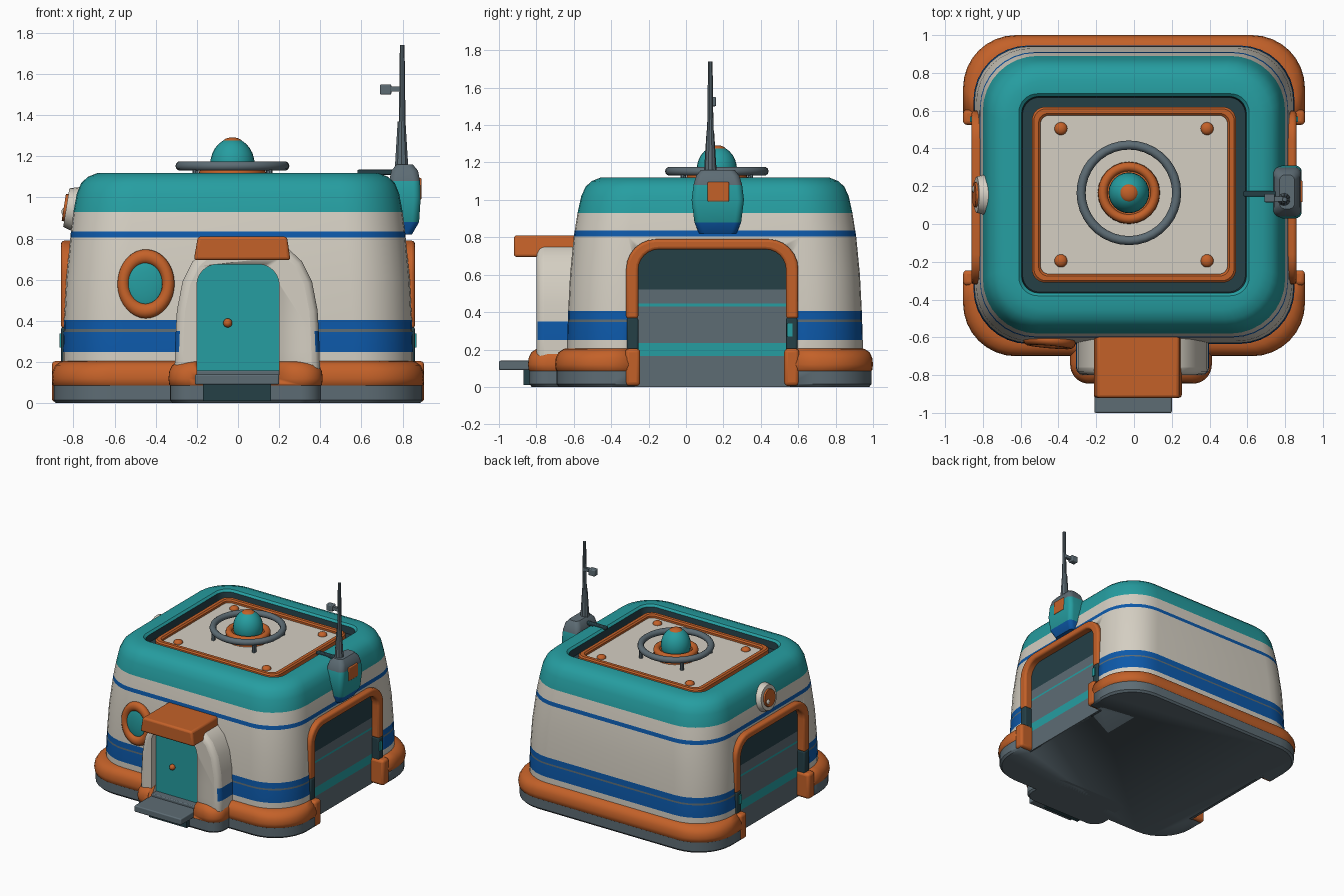
import bpy, bmesh, math
from mathutils import Matrix, Vector

default_cube = bpy.data.objects.get("Cube")
if default_cube:
    bpy.data.objects.remove(default_cube, do_unlink=True)


def material(name, color):
    mat = bpy.data.materials.new(name)
    mat.use_nodes = True
    mat.diffuse_color = (*color, 1)
    mat.node_tree.nodes["Principled BSDF"].inputs["Base Color"].default_value = (*color, 1)
    return mat


CREAM = material("cream", (.66, .62, .54))
TEAL = material("teal", (.019, .34, .355))
ORANGE = material("orange", (.55, .12, .022))
BLUE = material("blue", (.004, .1, .4))
GREY = material("grey", (.11, .15, .175))
DARK = material("dark grey", (.018, .05, .062))


def finish(name, bm, mats, bevel=0, angle=35):
    bmesh.ops.recalc_face_normals(bm, faces=bm.faces)
    mesh = bpy.data.meshes.new(name)
    bm.to_mesh(mesh)
    bm.free()
    for mat in mats:
        mesh.materials.append(mat)
    ob = bpy.data.objects.new(name, mesh)
    bpy.context.collection.objects.link(ob)
    if bevel:
        mod = ob.modifiers.new("bevel", "BEVEL")
        mod.width, mod.segments, mod.limit_method = bevel, 3, "ANGLE"
    bpy.ops.object.select_all(action="DESELECT")
    bpy.context.view_layer.objects.active = ob
    ob.select_set(True)
    bpy.ops.object.shade_smooth_by_angle(angle=math.radians(angle))
    return ob


def rounded_rect(cx, cy, hx, hy, r, n=8):
    pts = []
    for k, (sx, sy) in enumerate([(1, 1), (-1, 1), (-1, -1), (1, -1)]):
        for i in range(n + 1):
            a = math.pi / 2 * (k + i / n)
            pts.append((cx + sx * (hx - r) + r * math.cos(a), cy + sy * (hy - r) + r * math.sin(a)))
    return pts


def loft(name, cx, cy, levels, mats, angle=35):
    """Levels are (z, half x, half y, corner radius, material of the band above)."""
    bm = bmesh.new()
    rings = [[bm.verts.new((x, y, z)) for x, y in rounded_rect(cx, cy, hx, hy, r)]
             for z, hx, hy, r, m in levels]
    for low, high, level in zip(rings, rings[1:], levels):
        for i in range(len(low)):
            j = (i + 1) % len(low)
            bm.faces.new((low[i], low[j], high[j], high[i])).material_index = mats.index(level[4])
    bm.faces.new(rings[0][::-1])
    bm.faces.new(rings[-1]).material_index = mats.index(levels[-1][4])
    return finish(name, bm, mats, angle=angle)


def prism(name, outline, axis, start, end, mats, bevel=0):
    bm = bmesh.new()
    place = (lambda u, v, d: (d, u, v)) if axis == "x" else (lambda u, v, d: (u, d, v))
    a, b = ([bm.verts.new(place(u, v, d)) for u, v in outline] for d in (start, end))
    bm.faces.new(a)
    bm.faces.new(b[::-1])
    for i in range(len(a)):
        j = (i + 1) % len(a)
        bm.faces.new((a[i], b[i], b[j], a[j]))
    return finish(name, bm, mats, bevel)


def box(name, lo, hi, mat, bevel=0):
    outline = [(lo[0], lo[2]), (hi[0], lo[2]), (hi[0], hi[2]), (lo[0], hi[2])]
    return prism(name, outline, "y", lo[1], hi[1], [mat], bevel)


def arch(lo, hi, bottom, top, r, n=6):
    """Open outline of a round-cornered arch, from lower right to lower left."""
    pts = [(hi, bottom)]
    for k, c in enumerate((hi - r, lo + r)):
        for i in range(n + 1):
            a = math.pi / 2 * (k + i / n)
            pts.append((c + r * math.cos(a), top - r + r * math.sin(a)))
    return pts + [(lo, bottom)]


def cone(name, loc, r1, r2, depth, mat, axis=(0, 0, 1), sides=24):
    bm = bmesh.new()
    turn = Vector((0, 0, 1)).rotation_difference(Vector(axis)).to_matrix().to_4x4()
    bmesh.ops.create_cone(bm, cap_ends=True, segments=sides, radius1=r1, radius2=r2,
                          depth=depth, matrix=Matrix.Translation(loc) @ turn)
    return finish(name, bm, [mat])


def ball(name, loc, size, mat):
    bm = bmesh.new()
    bmesh.ops.create_uvsphere(bm, u_segments=24, v_segments=14, radius=1,
                              matrix=Matrix.Translation(loc) @ Matrix.Diagonal((*size, 1)))
    return finish(name, bm, [mat])


def torus(name, loc, major, minor, mat, rot=(0, 0, 0), scale=(1, 1, 1)):
    bpy.ops.mesh.primitive_torus_add(location=loc, rotation=rot, major_radius=major, minor_radius=minor,
                                     major_segments=36, minor_segments=10)
    ob = bpy.context.object
    ob.name, ob.scale = name, scale
    ob.data.materials.append(mat)
    bpy.ops.object.shade_smooth_by_angle(angle=math.radians(60))


def cut(obs, cutter):
    for ob in obs:
        mod = ob.modifiers.new("opening", "BOOLEAN")
        mod.operation, mod.solver, mod.object = "DIFFERENCE", "EXACT", cutter
        bpy.context.view_layer.objects.active = ob
        bpy.ops.object.modifier_apply(modifier=mod.name)


def remove(ob):
    bpy.data.objects.remove(ob, do_unlink=True)


# Striped main shell with a sunken roof well
CY = .155
shell = loft("main_shell", 0, CY, [
    (.06, .85, .79, .29, CREAM), (.25, .85, .79, .29, BLUE), (.347, .847, .787, .29, GREY),
    (.36, .846, .786, .29, BLUE), (.405, .845, .785, .29, CREAM), (.6, .835, .775, .29, CREAM),
    (.805, .815, .755, .29, BLUE), (.835, .812, .75, .29, CREAM), (.93, .8, .735, .29, TEAL),
    (1.02, .783, .715, .28, TEAL), (1.07, .762, .692, .27, TEAL), (1.1, .73, .66, .25, TEAL),
    (1.12, .68, .61, .22, TEAL), (1.12, .61, .535, .1, TEAL), (1.105, .595, .52, .09, DARK),
    (1.05, .59, .515, .09, DARK)], [CREAM, TEAL, BLUE, GREY, DARK])


# Plinths and bulging bumpers for the shell and the porch
def plinth(name, cx, cy, hx, hy, r):
    base = loft(name + "_plinth", cx, cy, [(0, hx - .02, hy - .02, r, GREY), (.015, hx - .008, hy - .008, r, GREY),
                                           (.1, hx - .008, hy - .008, r, GREY)], [GREY])
    bulge = [(.075, .02), (.09, .004), (.12, 0), (.155, .004), (.185, .018), (.203, .045), (.207, .07)]
    bumper = loft(name + "_bumper", cx, cy, [(z, hx - d, hy - d, r, ORANGE) for z, d in bulge], [ORANGE], 50)
    return [base, bumper]


main_plinth = plinth("main", 0, .15, .905, .85, .28)
porch_plinth = plinth("porch", .037, -.63, .375, .215, .1)

# Side gateways: cut opening, panelled door, frame, jambs and feet
Y0, Y1 = -.255, .535
for side, label in ((1, "left"), (-1, "right")):
    cutter = prism("gate_cutter", arch(Y0 - .02, Y1 + .02, -.1, .75, .12), "x", side * .79, side * 1.2, [DARK])
    cut([shell] + main_plinth, cutter)
    remove(cutter)
    prism(label + "_gate_upper", arch(Y0 - .02, Y1 + .02, .52, .75, .12), "x", side * .78, side * .8, [DARK])
    for part, z0, z1, mat in (("foot", 0, .165, GREY), ("band", .165, .235, TEAL), ("panel", .235, .43, GREY),
                              ("line", .43, .445, TEAL), ("top", .445, .52, GREY)):
        a, b = sorted((side * .78, side * .8))
        box(f"{label}_gate_{part}", (a, Y0 - .02, z0), (b, Y1 + .02, z1), mat)
    rim = arch(Y0 - .065, Y1 + .065, .365, .79, .16) + arch(Y0, Y1, .365, .735, .11)[::-1]
    prism(label + "_gate_frame", rim, "x", side * .77, side * .86, [ORANGE], .015)
    for end, ya, yb in (("front", Y0 - .06, Y0), ("back", Y1, Y1 + .06)):
        a, b = sorted((side * .77, side * .86))
        box(f"{label}_{end}_jamb", (a, ya, .18), (b, yb, .37), DARK, .01)
        a, b = sorted((side * .77, side * .905))
        box(f"{label}_{end}_gate_foot", (a, ya - .01, .005), (b, yb + .01, .205), ORANGE, .02)
    a, b = sorted((side * .82, side * .868))
    box(label + "_gate_switch", (a, Y1 + .005, .27), (b, Y1 + .035, .34), TEAL)

# Porch with stripes on its flanks
PX = .045
half = [(.355, .08), (.35, .3), (.342, .45), (.315, .59), (.265, .69), (.2, .75), (.12, .775)]
outline = [(PX + u, v) for u, v in half] + [(PX - u, v) for u, v in half[::-1]]
porch = prism("porch", outline, "y", -.8, -.45, [CREAM, BLUE], .04)
bpy.context.view_layer.objects.active = porch
bpy.ops.object.modifier_apply(modifier="bevel")
door_cutter = prism("door_cutter", arch(-.2, .2, .1, .675, .1), "y", -1.2, -.735, [CREAM])
cut([porch, porch_plinth[1]], door_cutter)
remove(door_cutter)
bm = bmesh.new()
bm.from_mesh(porch.data)
for z in (.25, .35):
    bmesh.ops.bisect_plane(bm, geom=bm.verts[:] + bm.edges[:] + bm.faces[:], plane_co=(0, 0, z), plane_no=(0, 0, 1))
for f in bm.faces:
    c = f.calc_center_median()
    if .25 < c.z < .35 and abs(f.normal.x) > .7 and abs(c.x - PX) > .3:
        f.material_index = 1
bm.to_mesh(porch.data)
bm.free()

# Front door, canopy and step
prism("front_door", arch(-.205, .205, .1, .68, .1), "y", -.742, -.72, [TEAL])
ball("door_knob", (-.05, -.75, .39), (.022, .022, .022), ORANGE)
canopy = [(-.215, .695), (.255, .695), (.238, .81), (-.195, .81)]
prism("canopy", canopy, "y", -.92, -.58, [ORANGE], .015)
box("step", (-.21, -1, .09), (.2, -.72, .14), GREY, .008)
box("threshold", (-.2, -.8, .12), (.2, -.73, .16), GREY, .006)
box("step_support", (-.17, -.87, .01), (.16, -.8, .1), DARK)

# Oval front window
torus("window_frame", (-.448, -.622, .58), .11, .03, ORANGE, (math.radians(87), 0, math.radians(-5)), (1, 1.2, 1))
ball("window_glass", (-.448, -.615, .58), (.1, .025, .125), TEAL)

# Roof panel, its frame, bolts and beacon
loft("roof_panel", 0, CY, [(1.04, .51, .435, .05, CREAM), (1.075, .5, .425, .05, CREAM)], [CREAM])
loft("roof_frame", 0, CY, [(1.04, .54, .465, .07, ORANGE), (1.09, .54, .465, .07, ORANGE),
                           (1.1, .53, .455, .065, ORANGE), (1.1, .505, .43, .05, ORANGE),
                           (1.09, .495, .42, .045, ORANGE), (1.06, .495, .42, .045, ORANGE)], [ORANGE])
for x in (-.387, .387):
    for y in (-.195, .505):
        ball("roof_bolt", (x, y, 1.075), (.034, .034, .025), ORANGE)
BX, BY = -.027, .165
torus("beacon_ring", (BX, BY, 1.153), .253, .024, GREY)
for k in range(4):
    a = math.pi / 4 + k * math.pi / 2
    cone("ring_post", (BX + .253 * math.cos(a), BY + .253 * math.sin(a), 1.105), .015, .015, .08, GREY, sides=8)
cone("beacon_base", (BX, BY, 1.095), .168, .15, .06, ORANGE)
torus("beacon_collar", (BX, BY, 1.12), .138, .025, ORANGE)
ball("beacon_dome", (BX, BY, 1.16), (.108, .108, .128), TEAL)
ball("beacon_cap", (BX, BY, 1.265), (.05, .05, .027), ORANGE)

# Antenna housing, mast and roof bracket
loft("antenna_housing", .81, .17, [(.82, .035, .1, .03, BLUE), (.88, .07, .125, .035, TEAL),
                                   (1.0, .078, .14, .035, TEAL), (1.08, .075, .13, .035, GREY),
                                   (1.13, .065, .115, .035, GREY), (1.16, .04, .09, .03, GREY)], [BLUE, TEAL, GREY])
box("antenna_badge", (.86, .115, .99), (.892, .23, 1.095), ORANGE, .006)
cone("mast_lower", (.795, .13, 1.26), .034, .02, .22, GREY, sides=10)
cone("mast_upper", (.798, .13, 1.555), .017, .012, .37, GREY, sides=10)
box("mast_sensor", (.69, .115, 1.5), (.745, .16, 1.55), GREY, .006)
box("mast_arm", (.74, .12, 1.515), (.8, .145, 1.54), GREY)
box("roof_bracket", (.58, .145, 1.11), (.78, .175, 1.135), DARK, .006)

# Round side vent
cone("vent_rim", (-.8, .155, .945), .115, .095, .07, CREAM, (-1, 0, .16))
cone("vent_disc", (-.822, .155, .948), .075, .065, .05, ORANGE, (-1, 0, .16))
ball("vent_bulb", (-.838, .185, .93), (.02, .024, .024), CREAM)
